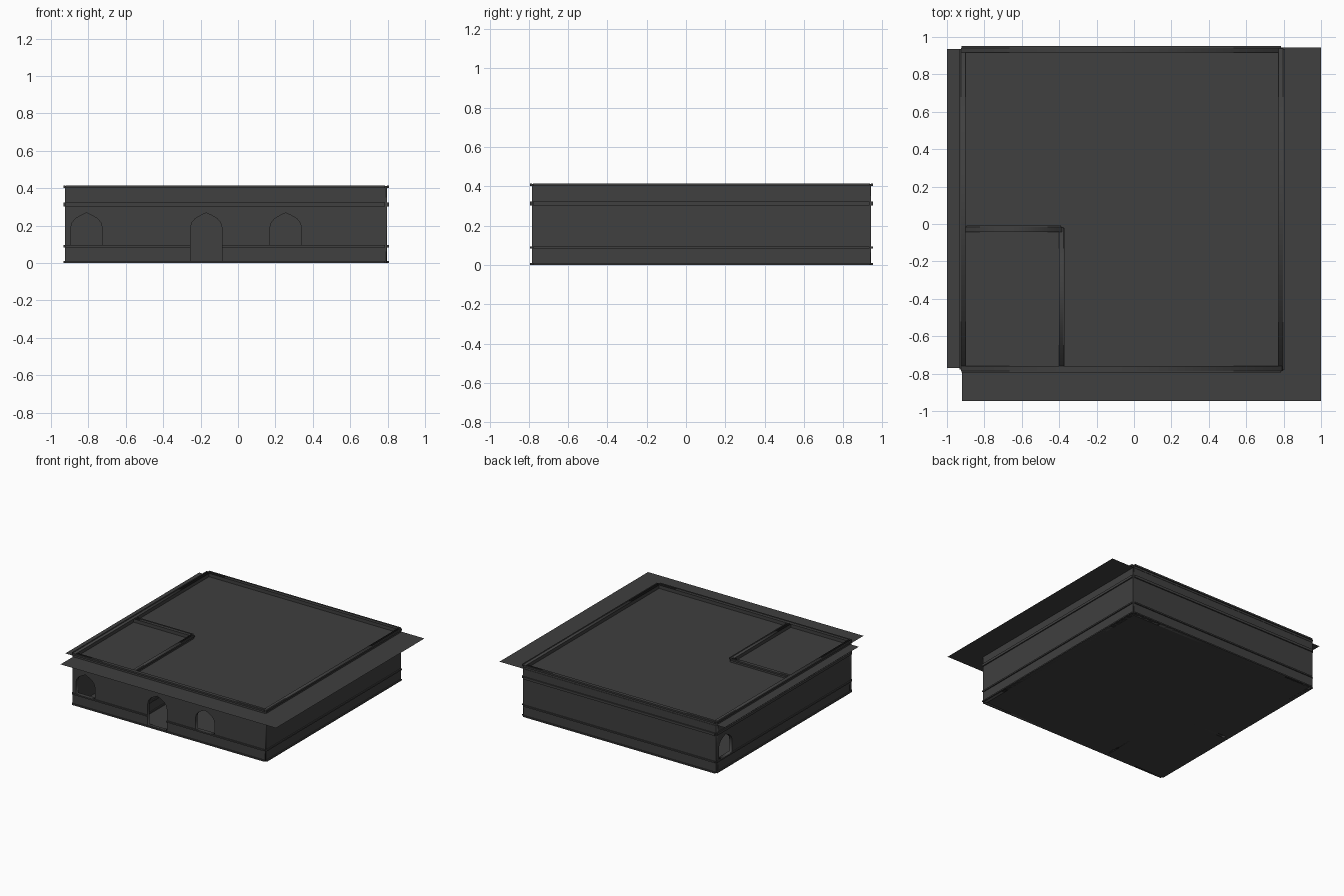
import bpy, bmesh
from math import radians
from mathutils import Matrix, Vector

if "Cube" in bpy.data.objects:
    bpy.data.objects.remove(bpy.data.objects["Cube"])

H = 0.412         # wall height
T = 0.025         # wall thickness
TRIM = 0.009      # how far the mouldings stand out
BANDS = [(0.0, 0.01), (0.084, 0.095), (0.303, 0.323), (0.402, 0.415)]
ARCH = [(0.085, 0.185), (0.077, 0.215), (0.058, 0.238), (0.03, 0.254)]

stone = bpy.data.materials.new("dark_stone")
stone.diffuse_color = (0.05, 0.05, 0.05, 1)
stone.use_nodes = True
stone.node_tree.nodes["Principled BSDF"].inputs["Base Color"].default_value = stone.diffuse_color


def add_object(name, mesh):
    mesh.materials.clear()
    mesh.materials.append(stone)
    ob = bpy.data.objects.new(name, mesh)
    bpy.context.collection.objects.link(ob)
    return ob


def opening(u, sill):
    """Outline of a pointed-arch opening centred at u."""
    right = [(0.085, sill)] + ARCH
    left = [(-x, z) for x, z in reversed(right)]
    return [(u + x, z) for x, z in right + [(0, 0.268)] + left]


def wall(name, start, angle, length, holes=()):
    """Wall along local x from its inner face, outward side at local -y."""
    curve = bpy.data.curves.new(name, 'CURVE')
    curve.dimensions = '2D'
    curve.fill_mode = 'BOTH'
    curve.extrude = T / 2
    outlines = [[(0, 0), (length, 0), (length, H), (0, H)]]
    outlines += [opening(u, sill) for u, sill in holes]
    for pts in outlines:
        sp = curve.splines.new('POLY')
        sp.points.add(len(pts) - 1)
        for p, (x, y) in zip(sp.points, pts):
            p.co = (x, y, 0, 1)
        sp.use_cyclic_u = True
    tmp = bpy.data.objects.new(name + "_outline", curve)
    bpy.context.collection.objects.link(tmp)
    bpy.context.view_layer.update()
    dg = bpy.context.evaluated_depsgraph_get()
    mesh = bpy.data.meshes.new_from_object(tmp.evaluated_get(dg))
    bpy.data.objects.remove(tmp)

    bm = bmesh.new()
    bm.from_mesh(mesh)
    bm.transform(Matrix.Translation((0, -T / 2, 0)) @ Matrix.Rotation(radians(90), 4, 'X'))
    # mouldings, interrupted where an opening cuts through them
    for z0, z1 in BANDS:
        cuts = sorted(u for u, sill in holes if sill < z1 - 0.005 and z0 < 0.26 and z0 > 0)
        ends = [0.004] + [e for u in cuts for e in (u - 0.085, u + 0.085)] + [length - 0.004]
        for a, b in zip(ends[::2], ends[1::2]):
            m = Matrix.Translation(((a + b) / 2, -T - TRIM / 2, (z0 + z1) / 2))
            m = m @ Matrix.Diagonal((b - a, TRIM, z1 - z0, 1))
            bmesh.ops.create_cube(bm, size=1, matrix=m)
    bmesh.ops.remove_doubles(bm, verts=bm.verts, dist=1e-5)
    bmesh.ops.recalc_face_normals(bm, faces=bm.faces)
    bm.to_mesh(mesh)
    bm.free()
    ob = add_object(name, mesh)
    ob.matrix_world = Matrix.Translation((*start, 0)) @ Matrix.Rotation(radians(angle), 4, 'Z')
    return ob


def sheet(name, x0, x1, y0, y1, z):
    mesh = bpy.data.meshes.new(name)
    mesh.from_pydata([(x0, y0, z), (x1, y0, z), (x1, y1, z), (x0, y1, z)], [], [(0, 1, 2, 3)])
    return add_object(name, mesh)


# outer walls: front has a window, a door and a window; left has one window
wall("front_wall", (-0.925, -0.76), 0, 1.715, [(0.115, 0.095), (0.755, 0.012), (1.18, 0.095)])
wall("right_wall", (0.772, -0.783), 90, 1.722)
wall("back_wall", (0.79, 0.917), 180, 1.715)
wall("left_wall", (-0.9, 0.94), 270, 1.722, [(0.122, 0.095)])

# partitions of the corner room
wall("room_back_wall", (-0.385, -0.042), 180, 0.515)
wall("room_side_wall", (-0.402, -0.76), 90, 0.74)

# floor and overhanging flat roof sheets
sheet("floor", -0.925, 0.795, -0.785, 0.942, 0.0)
sheet("main_roof", -0.92, 1.0, -0.945, 0.945, 0.385)
sheet("left_eave", -1.0, -0.92, -0.77, 0.935, 0.385)
